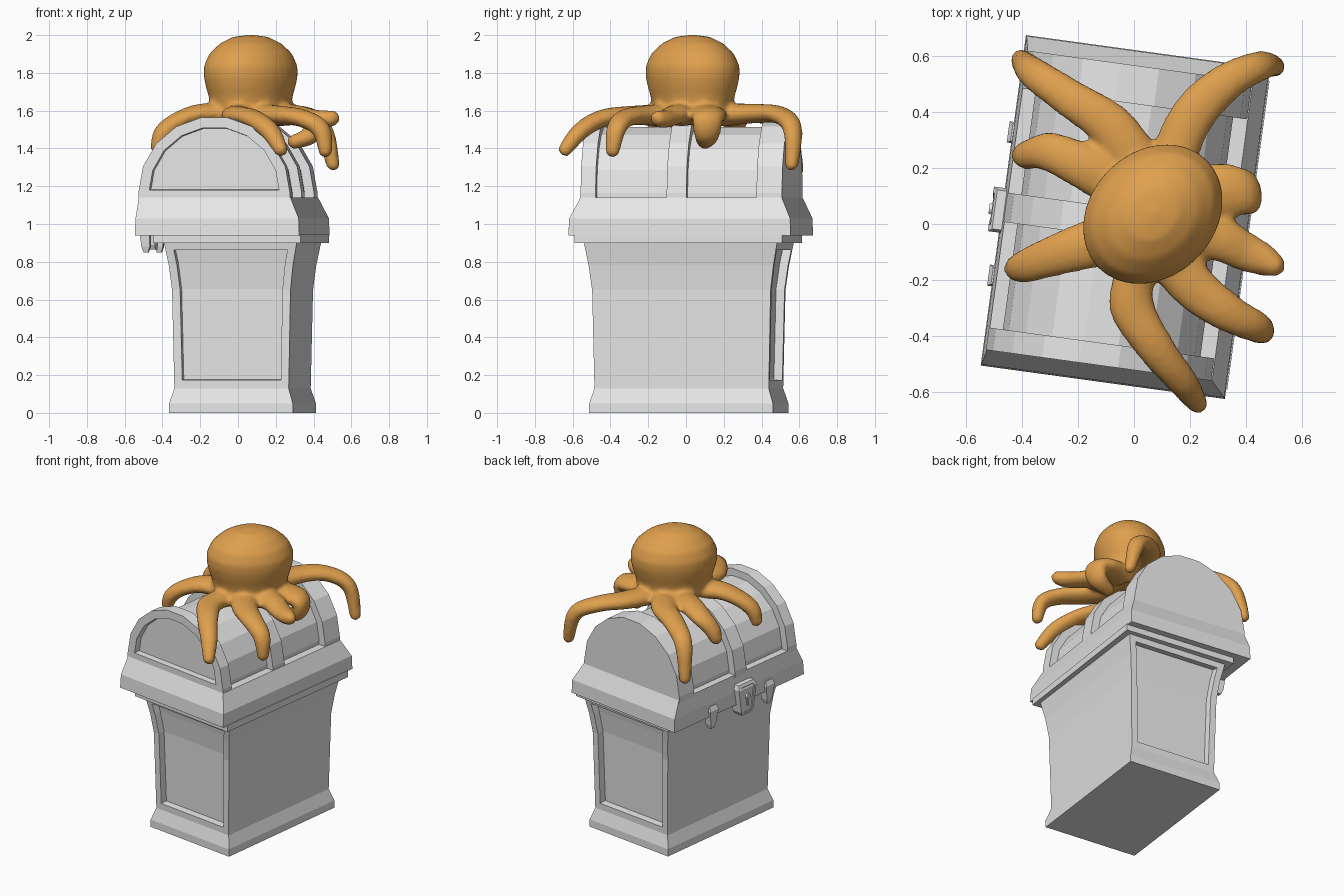
import bpy, bmesh, math
from mathutils import Matrix, Vector

if "Cube" in bpy.data.objects:
    bpy.data.objects.remove(bpy.data.objects["Cube"])


def material(name, rgb):
    m = bpy.data.materials.new(name)
    m.diffuse_color = (*rgb, 1)
    m.use_nodes = True
    m.node_tree.nodes["Principled BSDF"].inputs["Base Color"].default_value = m.diffuse_color
    return m


GREY = material("chest grey", (0.79, 0.79, 0.79))
ORANGE = material("octopus orange", (0.74, 0.35, 0.075))


# The chest is turned slightly about the vertical axis
def placed(x, y, degrees):
    return Matrix.Translation((x, y, 0)) @ Matrix.Rotation(math.radians(degrees), 4, 'Z')


CHEST = placed(0.018, 0.012, -7.8)
BODY = placed(0.024, 0.015, -7.2)


def finish(name, bm, mat, matrix=CHEST):
    bmesh.ops.recalc_face_normals(bm, faces=bm.faces)
    bm.transform(matrix)
    me = bpy.data.meshes.new(name)
    bm.to_mesh(me)
    bm.free()
    me.materials.append(mat)
    ob = bpy.data.objects.new(name, me)
    bpy.context.collection.objects.link(ob)
    return ob


def loft(rings):
    """Stack of rectangles (z, x0, x1, y0, y1), capped at both ends."""
    bm = bmesh.new()
    loops = [[bm.verts.new(p) for p in ((x0, y0, z), (x1, y0, z), (x1, y1, z), (x0, y1, z))]
             for z, x0, x1, y0, y1 in rings]
    for a, b in zip(loops, loops[1:]):
        for i in range(4):
            j = (i + 1) % 4
            bm.faces.new((a[i], a[j], b[j], b[i]))
    bm.faces.new(loops[0][::-1])
    bm.faces.new(loops[-1])
    bmesh.ops.recalc_face_normals(bm, faces=bm.faces)
    return bm


def recess(bm, faces, margin, depth):
    """Inset a group of faces, then sink it."""
    bmesh.ops.inset_region(bm, faces=faces, thickness=margin, use_even_offset=True)
    bmesh.ops.inset_region(bm, faces=faces, thickness=0.003, depth=-depth, use_even_offset=True)


def arch(radius, y0, y1, base=1.125, spring=1.165, cx=-0.073, n=9):
    """Half-round prism running along y."""
    pts = [(cx + radius, base)]
    pts += [(cx + radius * math.cos(math.pi * i / n), spring + radius * math.sin(math.pi * i / n))
            for i in range(n + 1)]
    pts.append((cx - radius, base))
    bm = bmesh.new()
    a = [bm.verts.new((x, y0, z)) for x, z in pts]
    b = [bm.verts.new((x, y1, z)) for x, z in pts]
    for i in range(len(a)):
        j = (i + 1) % len(a)
        bm.faces.new((a[i], a[j], b[j], b[i]))
    bm.faces.new(a)
    bm.faces.new(b[::-1])
    bmesh.ops.recalc_face_normals(bm, faces=bm.faces)
    return bm


# Chest body: waisted box with a sunken panel at both ends
sizes = [(0, .33, .49), (.05, .33, .49), (.13, .305, .465), (.65, .316, .476),
         (.78, .331, .493), (.905, .355, .516)]
bm = loft([(z, -w, w, -l, l) for z, w, l in sizes])
for side in (-1, 1):
    panel = [f for f in bm.faces if f.normal.y * side > 0.7
             and 0.13 < f.calc_center_median().z < 0.9]
    recess(bm, panel, 0.043, 0.045)
finish("chest_body", bm, GREY, BODY)
finish("body_rim", loft([(.9, -.393, .393, -.555, .555), (.945, -.393, .393, -.555, .555)]), GREY)

# Lid skirt: upright at the lock side, flared on the other three
finish("lid_skirt", loft([(.94, -.489, .389, -.588, .600), (1.03, -.486, .386, -.583, .597),
                          (1.14, -.475, .335, -.53, .546)]), GREY)

# Lid arch: sunken core with raised bands, panel in the front end
finish("lid_core", arch(.355, -.46, .47), GREY)
bm = arch(.405, -.53, -.45)
recess(bm, [f for f in bm.faces if f.normal.y < -0.9], 0.055, 0.04)
finish("lid_front_band", bm, GREY)
finish("lid_back_band", arch(.405, .41, .546), GREY)
finish("lid_middle_band", arch(.405, -.07, .035), GREY)

# Lock plate with keyhole boss
bm = loft([(.865, -.515, -.45, -.07, .01), (.89, -.525, -.45, -.085, .025),
           (1.05, -.528, -.45, -.11, .05), (1.08, -.515, -.45, -.10, .04)])
recess(bm, [f for f in bm.faces if f.normal.x < -0.9], 0.02, 0.004)
finish("lock_plate", bm, GREY)
bm = bmesh.new()
bmesh.ops.create_cone(bm, cap_ends=True, segments=12, radius1=.022, radius2=.018, depth=.02,
                      matrix=Matrix.Translation((-.525, -.03, .99)) @ Matrix.Rotation(-math.pi / 2, 4, 'Y'))
finish("keyhole_boss", bm, GREY)
finish("keyhole_slot", loft([(.93, -.532, -.515, -.038, -.022), (.98, -.532, -.515, -.038, -.022)]), GREY)

# Side clasps, tapering downwards
for y in (-.265, .25):
    finish("clasp", loft([(.85, -.485, -.46, y - .014, y + .014), (.88, -.495, -.45, y - .024, y + .024),
                          (.98, -.505, -.45, y - .038, y + .038), (1.01, -.492, -.45, y - .03, y + .03)]), GREY)

# Octopus head: turned profile, stretched along one diagonal
profile = [(0, 2.003), (.095, 1.99), (.165, 1.955), (.222, 1.9), (.25, 1.835), (.25, 1.78),
           (.24, 1.73), (.225, 1.68), (.215, 1.63), (.21, 1.58), (.15, 1.545), (0, 1.54)]
octo = bmesh.new()
vs = [octo.verts.new((r, 0, z)) for r, z in profile]
es = [octo.edges.new(p) for p in zip(vs, vs[1:])]
bmesh.ops.spin(octo, geom=vs + es, axis=(0, 0, 1), cent=(0, 0, 0), angle=math.tau, steps=32)
bmesh.ops.remove_doubles(octo, verts=octo.verts, dist=0.0005)
octo.transform(placed(.067, .035, 45) @ Matrix.Diagonal((1.09, .89, 1, 1)))

# Octopus arms: centre points from root to tip
arms = [
    [(.03, .18, 1.575), (-.08, .345, 1.585), (-.23, .45, 1.565), (-.36, .54, 1.49), (-.405, .59, 1.27)],
    [(-.05, .14, 1.575), (-.19, .21, 1.585), (-.31, .26, 1.55), (-.375, .25, 1.485), (-.405, .245, 1.41)],
    [(-.05, -.04, 1.575), (-.2, -.085, 1.585), (-.32, -.125, 1.545), (-.40, -.155, 1.48), (-.43, -.16, 1.39)],
    [(.03, -.1, 1.575), (-.01, -.28, 1.575), (.075, -.44, 1.56), (.17, -.56, 1.49), (.232, -.65, 1.38)],
    [(.12, -.1, 1.575), (.22, -.23, 1.575), (.34, -.32, 1.56), (.44, -.37, 1.5), (.465, -.39, 1.37)],
    [(.16, -.02, 1.575), (.30, -.05, 1.58), (.40, -.10, 1.56), (.47, -.13, 1.555), (.52, -.155, 1.565)],
    [(.18, .08, 1.575), (.33, .12, 1.575), (.405, .115, 1.55), (.385, .11, 1.47), (.28, .10, 1.43)],
    [(.12, .17, 1.575), (.20, .37, 1.585), (.32, .50, 1.575), (.45, .565, 1.5), (.505, .56, 1.30)],
]
RADII = (.1, .084, .071, .058, .036)
THICKNESS = (.62, .62, .67, .82, 1)


def spline(vals, t):
    """Smooth curve through evenly spaced values, t from 0 to 1."""
    n = len(vals) - 1
    i = min(int(t * n), n - 1)
    u = t * n - i
    p = [vals[max(0, min(n, i + k))] for k in (-1, 0, 1, 2)]
    return 0.5 * (2 * p[1] + (p[2] - p[0]) * u + (2 * p[0] - 5 * p[1] + 4 * p[2] - p[3]) * u * u
                  + (3 * p[1] - p[0] - 3 * p[2] + p[3]) * u ** 3)


for index, pts in enumerate(arms):
    pts = [Vector(p) for p in pts]
    widen = 1.2 if index == 6 else 1
    prev, steps, sides = None, 24, 12
    for s in range(steps + 1):
        t = s / steps
        c = spline(pts, t)
        d = (spline(pts, min(1, t + .02)) - spline(pts, max(0, t - .02))).normalized()
        flat = Vector((pts[-1].y - pts[0].y, pts[0].x - pts[-1].x, 0)).normalized()
        up = d.cross(flat).normalized()
        r, k_up = spline(RADII, t), spline(THICKNESS, t)
        ring = [octo.verts.new(c + r * (flat * math.cos(a) * widen + up * math.sin(a) * k_up))
                for a in (math.tau * k / sides for k in range(sides))]
        if prev:
            for k in range(sides):
                j = (k + 1) % sides
                octo.faces.new((prev[k], prev[j], ring[j], ring[k]))
        else:
            octo.faces.new(ring[::-1])
        prev = ring
    # rounded tip
    tip = octo.verts.new(c + d * r * 0.7)
    for k in range(sides):
        octo.faces.new((prev[k], prev[(k + 1) % sides], tip))

# Blend head and arms into one smooth body
body = finish("octopus", octo, ORANGE, Matrix.Identity(4))
remesh = body.modifiers.new("blend", 'REMESH')
remesh.mode = 'VOXEL'
remesh.voxel_size = 0.014
remesh.use_smooth_shade = True
soften = body.modifiers.new("soften", 'SMOOTH')
soften.factor = 0.5
soften.iterations = 6
for p in body.data.polygons:
    p.use_smooth = True
